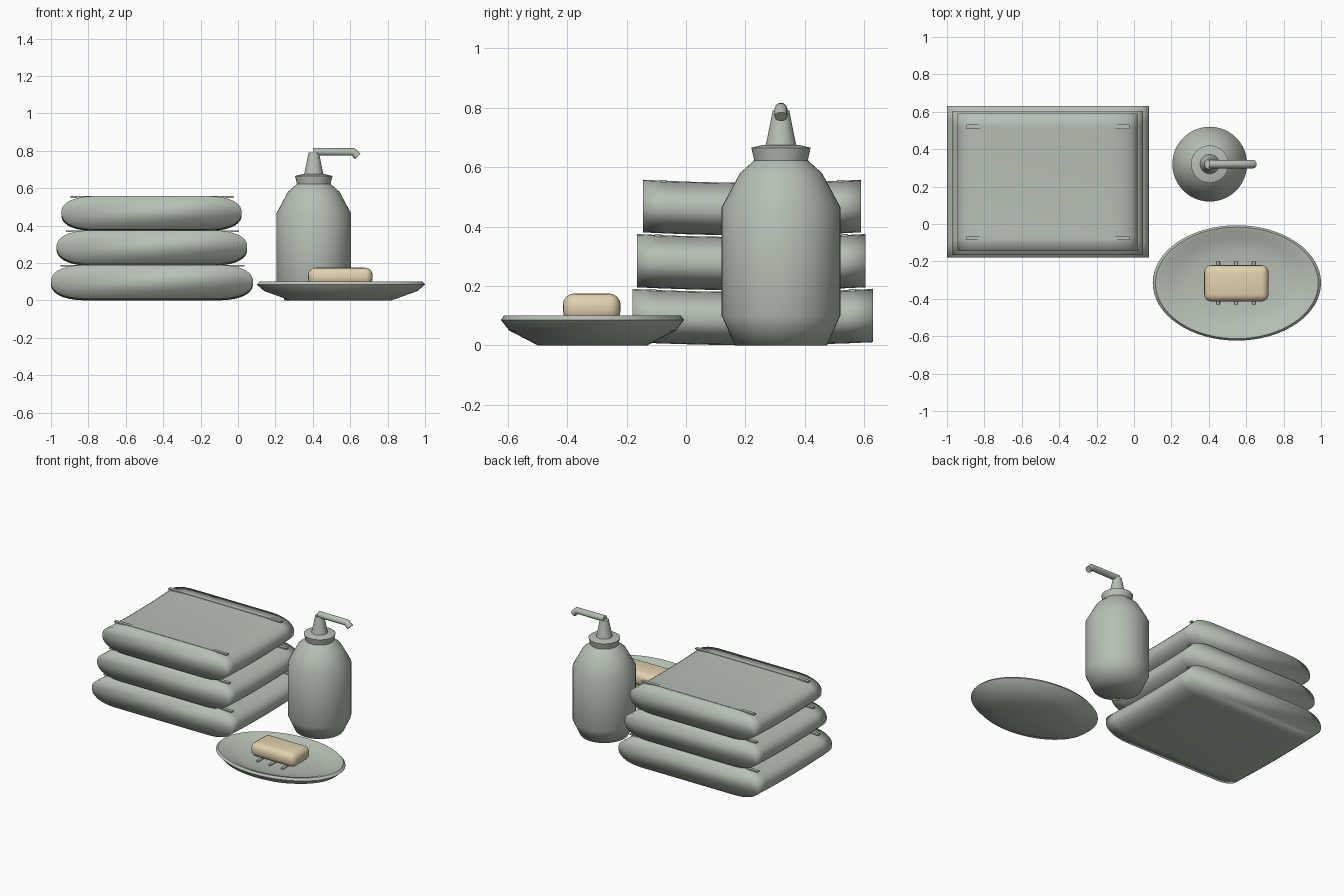
import bpy
import bmesh
from math import sin, cos, pi, copysign, radians

cube = bpy.data.objects.get("Cube")
if cube:
    bpy.data.objects.remove(cube, do_unlink=True)


def material(name, rgb):
    m = bpy.data.materials.new(name)
    m.use_nodes = True
    m.diffuse_color = (*rgb, 1)
    m.node_tree.nodes["Principled BSDF"].inputs["Base Color"].default_value = (*rgb, 1)
    return m


SAGE = material("sage green", (0.47, 0.53, 0.46))
CREAM = material("cream soap", (0.76, 0.64, 0.43))


def finish(name, bm, mat, angle=180):
    bmesh.ops.recalc_face_normals(bm, faces=bm.faces[:])
    mesh = bpy.data.meshes.new(name)
    bm.to_mesh(mesh)
    bm.free()
    mesh.materials.append(mat)
    obj = bpy.data.objects.new(name, mesh)
    bpy.context.collection.objects.link(obj)
    bpy.ops.object.select_all(action='DESELECT')
    obj.select_set(True)
    bpy.context.view_layer.objects.active = obj
    if angle >= 180:
        bpy.ops.object.shade_smooth()
    else:
        bpy.ops.object.shade_smooth_by_angle(angle=radians(angle))
    return obj


def skin(bm, rings):
    """Bridge successive rings of points and cap both ends."""
    loops = [[bm.verts.new(p) for p in ring] for ring in rings]
    n = len(loops[0])
    for a, b in zip(loops, loops[1:]):
        for i in range(n):
            j = (i + 1) % n
            bm.faces.new((a[i], a[j], b[j], b[i]))
    bm.faces.new(loops[0])
    bm.faces.new(loops[-1])


def lathe(name, profile, cx, cy, sy=1, sides=48, angle=180):
    """Turn (radius, height) points about a vertical axis; sy flattens into an oval."""
    bm = bmesh.new()
    turns = [2 * pi * i / sides for i in range(sides)]
    skin(bm, [[(cx + r * cos(t), cy + r * sy * sin(t), z) for t in turns]
              for r, z in profile])
    return finish(name, bm, SAGE, angle)


def box(name, low, high, mat, bevel=0.0, segments=4):
    bm = bmesh.new()
    bmesh.ops.create_cube(bm, size=1)
    for v in bm.verts:
        v.co = [h if c > 0 else l for c, l, h in zip(v.co, low, high)]
    if bevel:
        bmesh.ops.bevel(bm, geom=bm.edges[:], offset=bevel, segments=segments,
                        profile=0.5, affect='EDGES')
    return finish(name, bm, mat, 40)


def tube(name, points, radius):
    curve = bpy.data.curves.new(name, 'CURVE')
    curve.dimensions = '3D'
    curve.bevel_depth = radius
    curve.bevel_resolution = 3
    curve.use_fill_caps = True
    spline = curve.splines.new('POLY')
    spline.points.add(len(points) - 1)
    for p, co in zip(spline.points, points):
        p.co = (*co, 1)
    curve.materials.append(SAGE)
    obj = bpy.data.objects.new(name, curve)
    bpy.context.collection.objects.link(obj)


def towel(name, x0, x1, y0, y1, z0, height):
    """Rounded slab section run front to back, sagging a little in the middle."""
    cx, cy = (x0 + x1) / 2, (y0 + y1) / 2
    end, half = 0.2, height / 2
    flat = (x1 - x0) / 2 - end
    section = []
    for i in range(32):
        t = 2 * pi * (i + 0.5) / 32
        c, s = cos(t), sin(t)
        section.append((cx + copysign(flat + end * abs(c) ** 0.85, c),
                        z0 + half + copysign(half * abs(s) ** 0.85, s)))
    bm = bmesh.new()
    stations = [i / 5 - 1 for i in range(11)]
    skin(bm, [[(x, cy + t * (y1 - y0) / 2, z + 0.01 * t * t) for x, z in section]
              for t in stations])
    finish(name, bm, SAGE)
    # Woven bands near the front and back edges
    top = z0 + height
    for side, y in (("front", y0 + 0.07), ("back", y1 - 0.07)):
        box(f"{name}_{side}_band", (x0 + 0.05, y - 0.011, top),
            (x1 - 0.045, y + 0.011, top + 0.009), SAGE)


# Stack of folded towels
towel("bottom_towel", -1.0, 0.08, -0.18, 0.63, 0.0, 0.18)
towel("middle_towel", -0.97, 0.05, -0.165, 0.605, 0.185, 0.18)
towel("top_towel", -0.945, 0.02, -0.145, 0.59, 0.37, 0.178)

# Pump bottle
BX, BY = 0.405, 0.32
lathe("bottle_body", [(0.155, 0), (0.2, 0.1), (0.2, 0.465), (0.138, 0.58),
                      (0.088, 0.625), (0.08, 0.63)], BX, BY)
lathe("bottle_collar", [(0.09, 0.622), (0.1, 0.665), (0.06, 0.675)],
      BX, BY, angle=40)
lathe("pump_stem", [(0.054, 0.665), (0.048, 0.69), (0.028, 0.79)],
      BX, BY, sides=32, angle=40)
tube("pump_spout", [(BX - 0.005, BY, 0.795), (0.615, BY, 0.795),
                    (0.64, BY, 0.77)], 0.022)

# Oval soap dish, outside first and then the hollow
DX, DY = 0.55, -0.315
lathe("soap_dish", [(0.27, 0), (0.41, 0.05), (0.45, 0.085), (0.435, 0.1),
                    (0.405, 0.095), (0.35, 0.075), (0.25, 0.06), (0.1, 0.055)],
      DX, DY, sy=0.685, sides=64, angle=50)

# Soap bar and the ribs it rests on
box("soap_bar", (0.375, -0.415, 0.078), (0.72, -0.22, 0.175), CREAM, bevel=0.04)
for i, x in enumerate((0.45, 0.545, 0.64)):
    tube(f"dish_rib_{i + 1}", [(x, -0.43, 0.072), (x, -0.2, 0.072)], 0.009)
